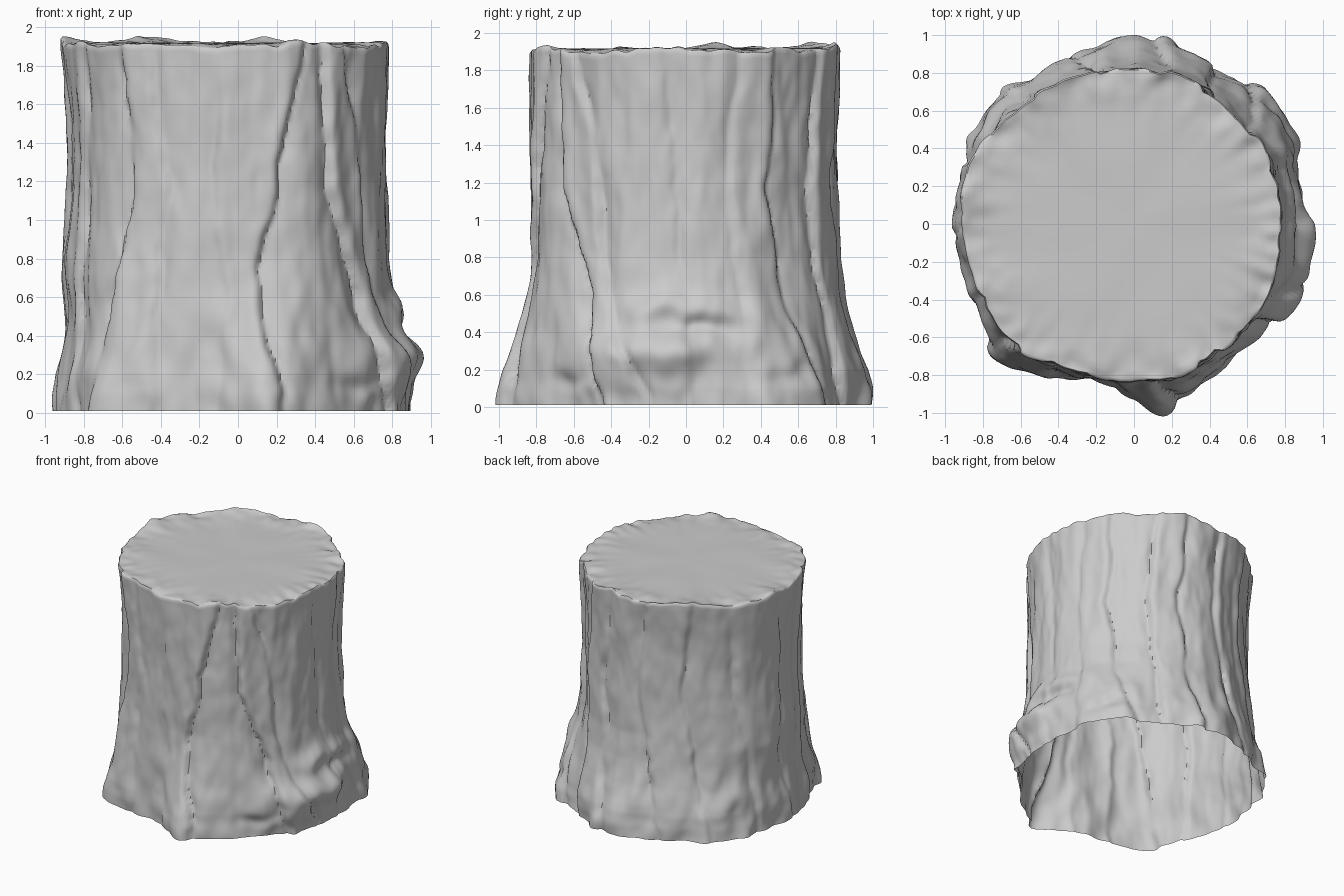
import bpy, bmesh, math
from mathutils import Vector, noise

if "Cube" in bpy.data.objects:
    bpy.data.objects.remove(bpy.data.objects["Cube"])

# Polar radii every 15 degrees, starting at +x: cut top and root flare
TOP = [.775, .785, .79, .775, .80, .82, .82, .825, .84, .86, .90, .925,
       .905, .89, .90, .905, .86, .835, .83, .84, .83, .80, .795, .78]
BASE = [.88, .91, .965, .99, .94, .96, .99, .95, .945, .98, .97, .95,
        .945, .93, .95, 1.01, .93, .85, .91, .98, .88, .88, .90, .88]
# Share of the flare by height
FLARE = [(0, 1), (.1, .97), (.2, .86), (.3, .64), (.4, .45), (.6, .16), (.8, 0),
         (1.1, -.04), (1.5, -.06), (1.75, -.02), (1.95, .02)]
# Bark steps: angle at z=0, .6, 1.2, 1.9, then depth and side of the step
GROOVES = [(-76, -82, -75, -65, .055, 1), (-30, -40, -55, -57, .06, -1),
           (-142, -136, -130, -134, .05, -1), (-152, -158, -156, -153, .04, 1),
           (-118, -118, -116, -122, .025, 1), (-12, -30, -36, -46, .035, 1),
           (4, 0, -4, -9, .018, 1), (52, 40, 36, 38, .04, 1),
           (64, 60, 57, 62, .045, -1), (84, 78, 76, 80, .035, 1),
           (112, 104, 98, 103, .035, -1), (136, 130, 124, 128, .03, 1),
           (160, 157, 150, 147, .03, -1), (184, 178, 181, 176, .025, 1),
           (-98, -95, -100, -96, .015, -1), (22, 20, 17, 21, .02, -1)]
# Root knobs: angle, height, angular size, height size, bulge
KNOBS = [(-14, .30, 19, .13, .11), (-38, .34, 12, .12, .035), (-10, .53, 14, .08, .05),
         (14, .52, 14, .07, .035), (-22, .12, 22, .07, .025), (2, .30, 10, .09, .04),
         (28, .36, 10, .12, .025), (-46, .15, 8, .05, -.025), (6, .43, 9, .04, -.025),
         (38, .17, 12, .06, -.025), (150, .30, 14, .10, .02), (100, .28, 12, .10, .015),
         (-178, .48, 28, .22, -.03), (-85, .72, 22, .2, -.025), (-82, 0, 5, .3, .05)]
N, ROWS, H = 288, 96, 1.915


def catmull(table, a):
    t = (a % 360) / 15
    i = int(t)
    f = t - i
    p = [table[(i + k) % 24] for k in (-1, 0, 1, 2)]
    return p[1] + .5 * f * (p[2] - p[0] + f * (2 * p[0] - 5 * p[1] + 4 * p[2] - p[3]
                            + f * (3 * (p[1] - p[2]) + p[3] - p[0])))


def lerp_table(table, z, smooth=False):
    for (z0, v0), (z1, v1) in zip(table, table[1:]):
        if z <= z1:
            s = (z - z0) / (z1 - z0)
            if smooth:
                s = .4 * s + .6 * s * s * (3 - 2 * s)
            return v0 + (v1 - v0) * s
    return table[-1][1]


def diff(a, b):
    return (a - b + 180) % 360 - 180


def bark_radius(a, z):
    c, s = math.cos(math.radians(a)), math.sin(math.radians(a))
    t, b = catmull(TOP, a), catmull(BASE, a)
    w = lerp_table(FLARE, z)
    left = max(0, -c)
    if w > 0:
        w **= 1 + .8 * left ** 2
    r = t + (b - t) * w + .008
    # slim waist, strongest on the left
    if .7 < z < 1.9:
        r -= (.008 + .03 * left) * math.sin((z - .7) / 1.2 * math.pi)
    # overlapping vertical bark plates
    for g in GROOVES:
        centre = lerp_table(list(zip((0, .6, 1.2, 1.95), g[:4])), z, True)
        centre += 2.5 * noise.noise(Vector((g[0], 0, z * 3)))
        centre += 1.0 * noise.noise(Vector((g[0], 4, z * 9)))
        d = diff(a, centre) * g[5]
        fade = .65 + .6 * noise.noise(Vector((g[1], 5, z * 2.5)))
        fade *= 1 - .35 * max(0, (z - 1.6) / .32)
        if d >= 0:
            r -= g[4] * fade * math.exp(-d / 5)
        else:
            r -= g[4] * fade * math.exp(-(d / 1.2) ** 2)
            r += .3 * g[4] * fade * math.exp(-((d + 4) / 3) ** 2)
    # root knobs
    for ka, kz, wa, wz, k in KNOBS:
        tilt = .06 * noise.noise(Vector((c * 5, s * 5, ka)))
        r += k * math.exp(-(diff(a, ka) / wa) ** 2 - ((z - kz - tilt) / wz) ** 2)
    # long bark waves, small dents and knotty roots
    r += .014 * noise.noise(Vector((c * 4, s * 4, z * 1.6)))
    r += .012 * noise.noise(Vector((c * 8 + 7, s * 8, z * 2.8)))
    r += .006 * noise.noise(Vector((c * 15, s * 15 + 3, z * 7)))
    low = max(0, 1 - z / .75)
    r += .03 * low * noise.noise(Vector((c * 6 + 2, s * 6, z * 5 + c * 2 + s * 3)))
    return r


def rim_height(a):
    c, s = math.cos(math.radians(a)), math.sin(math.radians(a))
    return (H + .010 * s - .006 * c + .03 * noise.noise(Vector((c * 3, s * 3, 9)))
            + .02 * noise.noise(Vector((c * 9, s * 9, 4))))


bm = bmesh.new()
angles = [i * 360 / N for i in range(N)]
rings = []


def add_ring(fn):
    rings.append([bm.verts.new(fn(a)) for a in angles])


def polar(a, r, z):
    return (r * math.cos(math.radians(a)), r * math.sin(math.radians(a)), z)


# Bark wall, open underneath
for j in range(ROWS + 1):
    h = j / ROWS

    def wall(a, h=h):
        z = h * (rim_height(a) - .012)
        z += .010 * (1 - h) ** 20
        return polar(a, bark_radius(a, min(z, 1.93)), z)
    add_ring(wall)

# Cut top with a rounded, wrinkled rim
for f in (.992, .98, .96, .935, .90, .86, .82, .77, .7, .6, .5, .38, .2):
    def cap(a, f=f):
        smooth_r = catmull(TOP, a) - .01
        blend = f ** 8
        rr = f * (bark_radius(a, 1.91) * blend + smooth_r * (1 - blend))
        x, y, _ = polar(a, rr, 0)
        edge = f ** 9
        z = H + (rim_height(a) - H) * edge
        ripple = f ** 7 * min(1, (1 - f) * 20)
        z += .030 * ripple * noise.noise(Vector((x * 5, y * 5, 2)))
        z += .026 * ripple * noise.noise(Vector((x * 11, y * 11, 5)))
        z += .005 * noise.noise(Vector((x * 4, y * 4, 2)))
        return (x, y, z)
    add_ring(cap)

for lo, hi in zip(rings, rings[1:]):
    for i in range(N):
        k = (i + 1) % N
        bm.faces.new((lo[i], lo[k], hi[k], hi[i]))
hub = bm.verts.new((-.03, 0, H))
for i in range(N):
    bm.faces.new((rings[-1][i], rings[-1][(i + 1) % N], hub))

mesh = bpy.data.meshes.new("tree_stump")
bm.to_mesh(mesh)
bm.free()
stump = bpy.data.objects.new("tree_stump", mesh)
bpy.context.collection.objects.link(stump)

# One plain grey
grey = bpy.data.materials.new("stump_grey")
grey.diffuse_color = (.6, .6, .6, 1)
grey.use_nodes = True
grey.node_tree.nodes["Principled BSDF"].inputs["Base Color"].default_value = grey.diffuse_color
mesh.materials.append(grey)

bpy.context.view_layer.objects.active = stump
stump.select_set(True)
bpy.ops.object.shade_smooth_by_angle(angle=math.radians(55))
